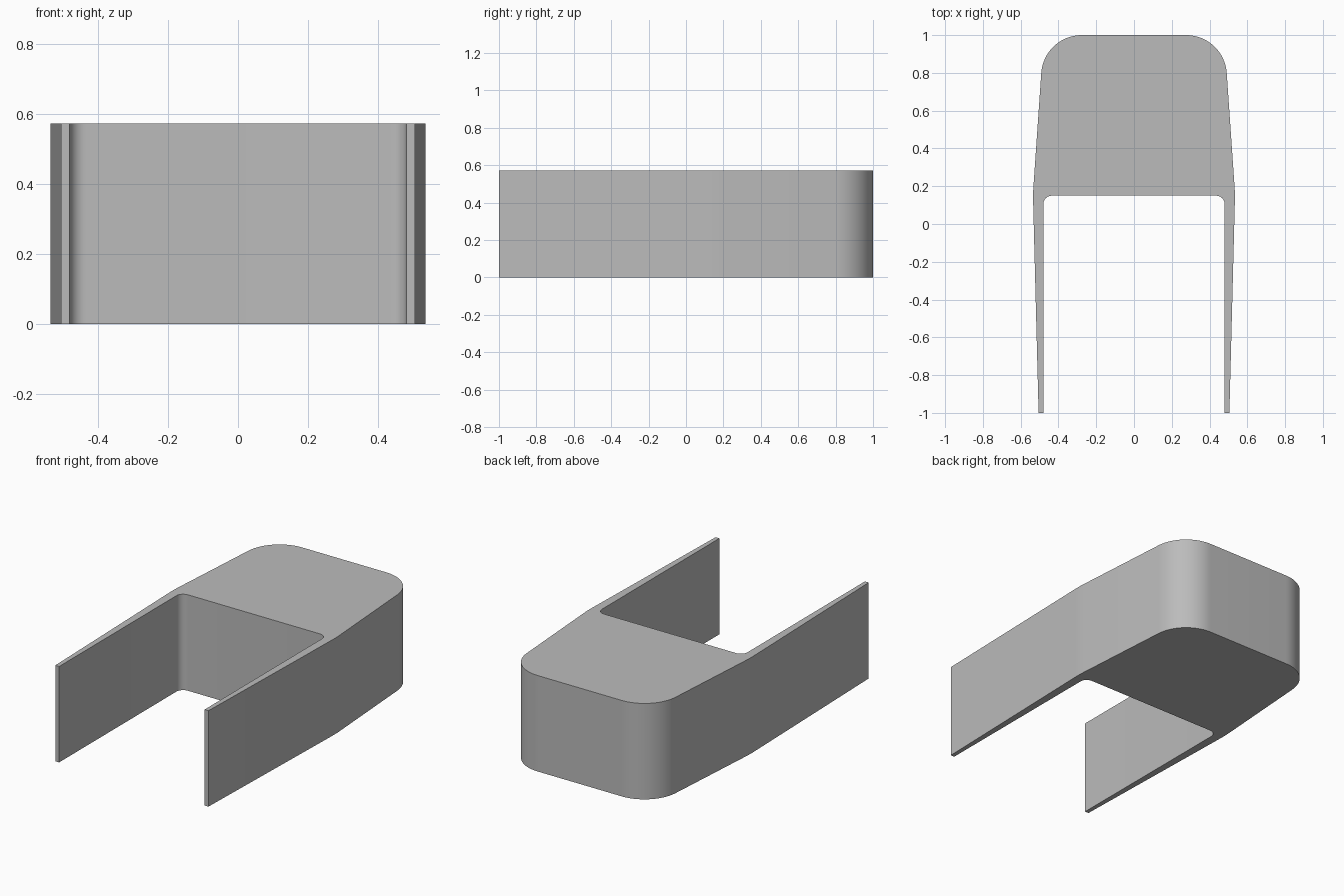
import bpy, bmesh, math
from mathutils import Vector

cube = bpy.data.objects.get("Cube")
if cube:
    bpy.data.objects.remove(cube, do_unlink=True)

HEIGHT = 0.572

# Plain grey material
grey = bpy.data.materials.new("plain grey")
grey.use_nodes = True
colour = (0.5, 0.5, 0.5, 1)
grey.diffuse_color = colour
grey.node_tree.nodes["Principled BSDF"].inputs["Base Color"].default_value = colour


def fillet(before, corner, after, radius, steps):
    """Points of an arc that rounds one corner of the outline."""
    p = Vector(corner)
    a, b = (Vector(before) - p).normalized(), (Vector(after) - p).normalized()
    half = a.angle(b) / 2
    centre = p + (a + b).normalized() * radius / math.sin(half)
    start = p + a * radius / math.tan(half) - centre
    end = p + b * radius / math.tan(half) - centre
    sweep = start.angle(end)
    return [centre + (start * math.sin(sweep * (1 - t)) + end * math.sin(sweep * t)) / math.sin(sweep)
            for t in (i / steps for i in range(steps + 1))]


# Half outline on +x: inner back wall, arm, tapered side, back edge
corners = [(0, 0.15), (0.48, 0.15), (0.48, -1), (0.505, -1),
           (0.535, 0.16), (0.477, 1), (0, 1)]
rounding = {1: (0.045, 10), 4: (0.8, 4), 5: (0.215, 20)}
half = []
for i in range(1, len(corners) - 1):
    if i in rounding:
        half += fillet(corners[i - 1], corners[i], corners[i + 1], *rounding[i])
    else:
        half.append(Vector(corners[i]))
outline = half + [Vector((-p.x, p.y)) for p in reversed(half)]

# Extrude the outline into the solid body with two arms
bm = bmesh.new()
base = bm.faces.new([bm.verts.new((p.x, p.y, 0)) for p in outline])
result = bmesh.ops.extrude_face_region(bm, geom=[base], use_keep_orig=True)
top = [v for v in result["geom"] if isinstance(v, bmesh.types.BMVert)]
bmesh.ops.translate(bm, vec=(0, 0, HEIGHT), verts=top)
bmesh.ops.recalc_face_normals(bm, faces=bm.faces[:])
mesh = bpy.data.meshes.new("forked_block")
bm.to_mesh(mesh)
bm.free()
mesh.materials.append(grey)
block = bpy.data.objects.new("forked_block", mesh)
bpy.context.collection.objects.link(block)

# Smooth rounded corners, sharp rims
bpy.ops.object.select_all(action="DESELECT")
block.select_set(True)
bpy.context.view_layer.objects.active = block
bpy.ops.object.shade_smooth_by_angle(angle=math.radians(30))
